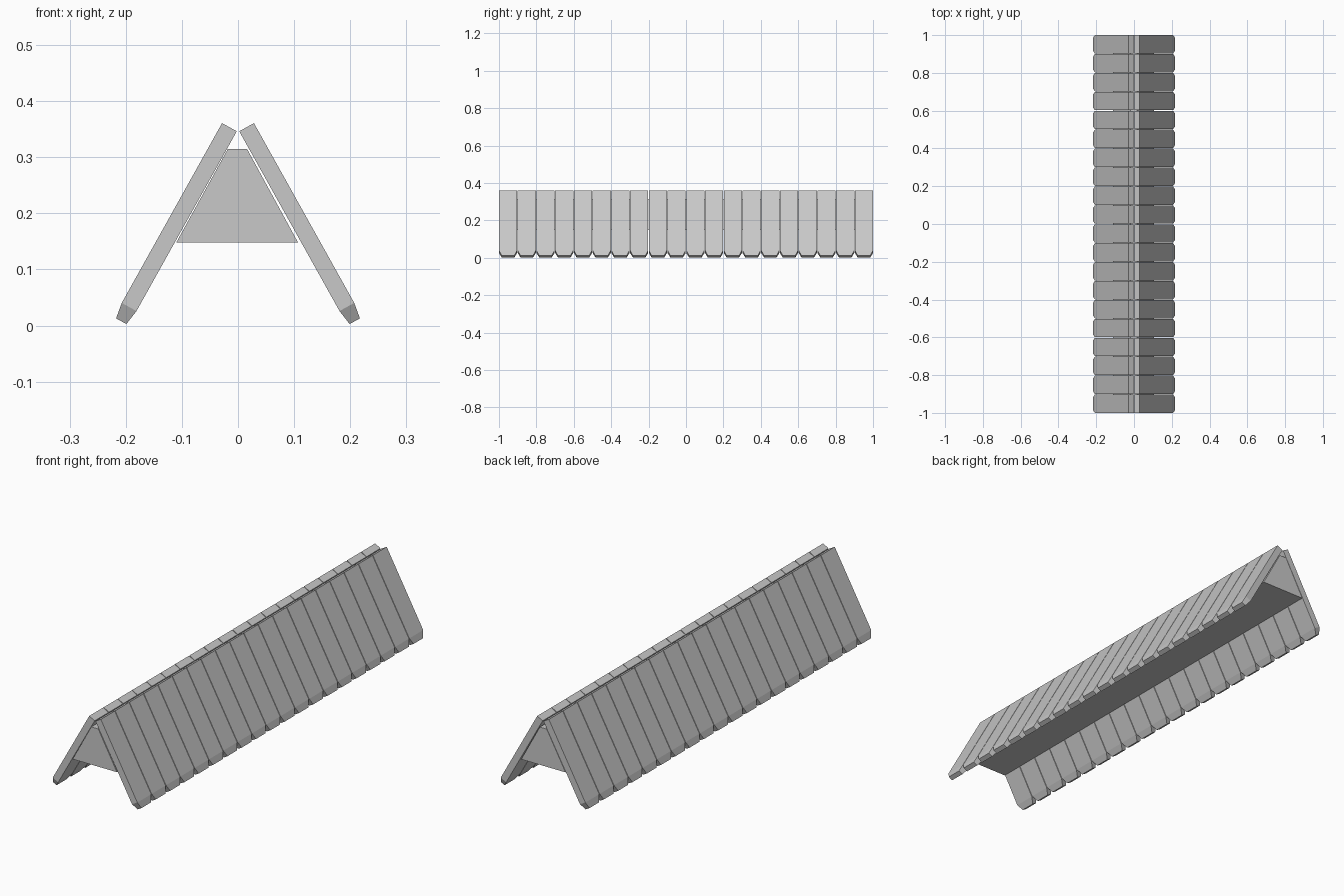
import bpy, bmesh
from mathutils import Vector

cube = bpy.data.objects.get("Cube")
if cube:
    bpy.data.objects.remove(cube, do_unlink=True)

# Single plain grey material
grey = bpy.data.materials.new("plain_grey")
grey.use_nodes = True
colour = (0.58, 0.58, 0.58, 1)
grey.diffuse_color = colour
grey.node_tree.nodes["Principled BSDF"].inputs["Base Color"].default_value = colour

COUNT = 20
WIDTH = 0.097
PITCH = (2 - WIDTH) / (COUNT - 1)
THICK = 0.03
LENGTH = 0.396
TAPER_START = 0.367
TAPER = 0.7


def loft(name, rings):
    """Flat-faced closed solid through four-cornered rings."""
    bm = bmesh.new()
    loops = [[bm.verts.new(p) for p in ring] for ring in rings]
    bm.faces.new(loops[0])
    bm.faces.new(loops[-1])
    for a, b in zip(loops, loops[1:]):
        for i in range(4):
            j = (i + 1) % 4
            bm.faces.new((a[i], a[j], b[j], b[i]))
    bmesh.ops.recalc_face_normals(bm, faces=bm.faces)
    mesh = bpy.data.meshes.new(name)
    bm.to_mesh(mesh)
    bm.free()
    mesh.materials.append(grey)
    obj = bpy.data.objects.new(name, mesh)
    bpy.context.collection.objects.link(obj)
    return obj


def plank(name, side, y):
    """Leaning plank, narrowed on all four sides at its foot."""
    down = Vector((side * 0.487, 0, -0.873))
    out = Vector((side * 0.873, 0, 0.487))
    top = Vector((side * 0.0153, y, 0.3535))
    across = Vector((0, 1, 0))
    rings = []
    for dist, scale in ((0, 1), (TAPER_START, 1), (LENGTH, TAPER)):
        t, w = out * THICK / 2 * scale, across * WIDTH / 2 * scale
        c = top + down * dist
        rings.append([c + t + w, c + t - w, c - t - w, c - t + w])
    return loft(name, rings)


# Two rows of planks forming the pitched sides
for label, side in (("left", 1), ("right", -1)):
    for i in range(COUNT):
        plank(f"{label}_plank_{i + 1}", side, -1 + WIDTH / 2 + i * PITCH)

# Long trapezoidal core beneath the ridge
profile = ((-0.11, 0.148), (0.107, 0.148), (0.016, 0.315), (-0.018, 0.315))
loft("ridge_core", [[(x, y, z) for x, z in profile] for y in (-1, 1)])
